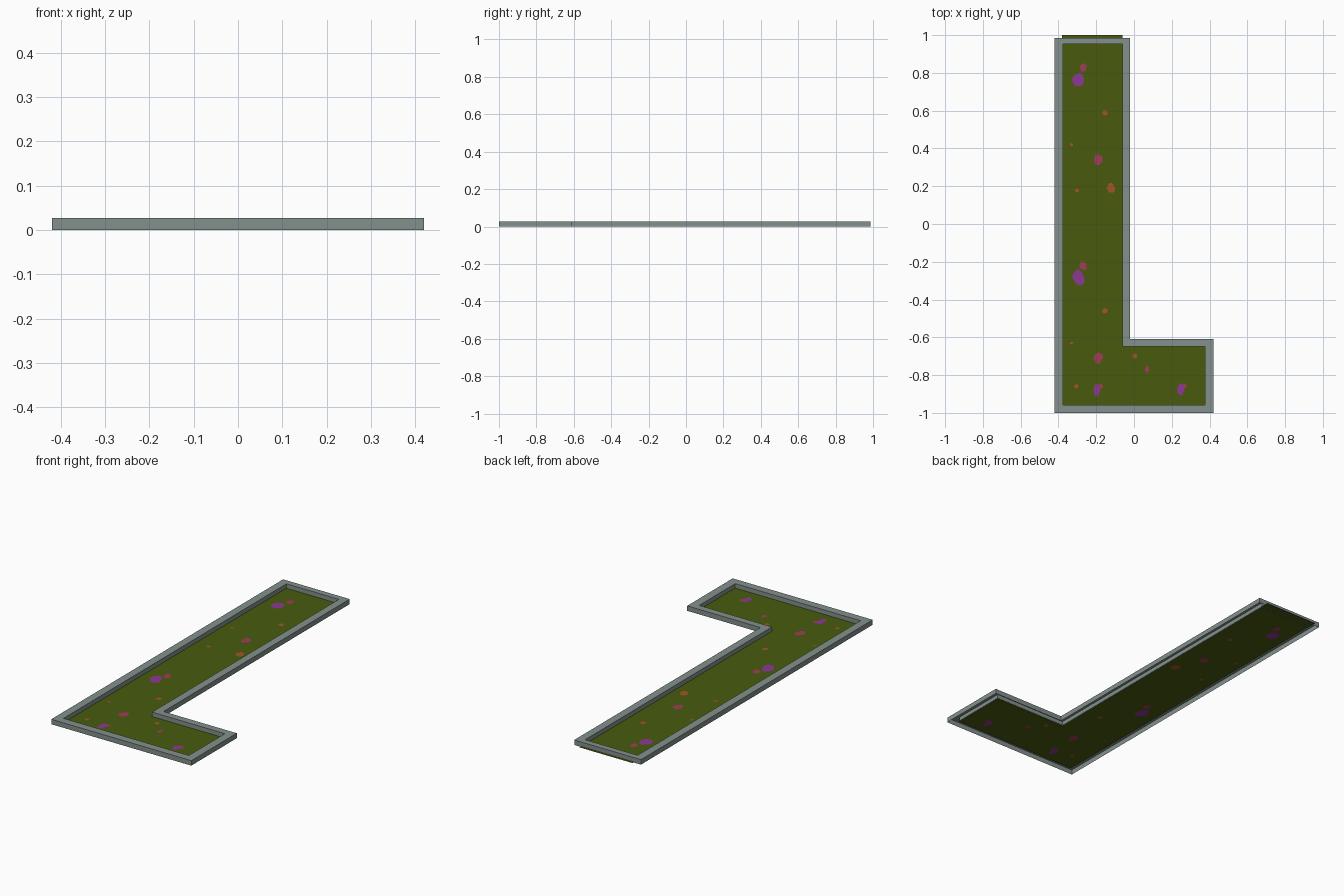
import bpy, bmesh, math, random

if "Cube" in bpy.data.objects:
    bpy.data.objects.remove(bpy.data.objects["Cube"])

random.seed(4)


def material(name, rgb):
    m = bpy.data.materials.new(name)
    m.diffuse_color = (*rgb, 1)
    m.use_nodes = True
    m.node_tree.nodes["Principled BSDF"].inputs["Base Color"].default_value = m.diffuse_color
    return m


STONE = material("grey stone", (0.23, 0.28, 0.26))
GRASS = material("grass green", (0.065, 0.105, 0.004))
PURPLE = material("purple petals", (0.27, 0.04, 0.30))
PINK = material("pink petals", (0.35, 0.045, 0.10))
ORANGE = material("orange petals", (0.36, 0.09, 0.02))


def finish(bm, name, mat):
    me = bpy.data.meshes.new(name)
    bm.to_mesh(me)
    bm.free()
    me.materials.append(mat)
    ob = bpy.data.objects.new(name, me)
    bpy.context.collection.objects.link(ob)
    return ob


def l_outline(left, bottom, right, step_y, step_x, top):
    return [(left, bottom), (right, bottom), (right, step_y),
            (step_x, step_y), (step_x, top), (left, top)]


HEIGHT = 0.027
GROUND = 0.003
outer = l_outline(-0.42, -1.0, 0.42, -0.61, -0.02, 0.986)
inner = l_outline(-0.377, -0.957, 0.375, -0.648, -0.062, 0.953)

# Raised kerb, open underneath
bm = bmesh.new()
rings = [[bm.verts.new((x, y, z)) for x, y in pts]
         for pts, z in ((outer, 0), (outer, HEIGHT), (inner, HEIGHT), (inner, 0))]
for a, b in zip(rings, rings[1:]):
    for i in range(6):
        j = (i + 1) % 6
        bm.faces.new((a[i], a[j], b[j], b[i]))
finish(bm, "stone_kerb", STONE)

# Lawn sheet, poking out slightly past the back kerb
bm = bmesh.new()
lawn = l_outline(-0.38, -0.96, 0.378, -0.645, -0.06, 1.0)
bm.faces.new([bm.verts.new((x, y, GROUND)) for x, y in lawn])
finish(bm, "lawn", GRASS)


# Ragged flower patches, painted on both sides of the lawn sheet
def patches(name, mat, spots, lift):
    bm = bmesh.new()
    for x, y, rx, ry in spots:
        ring = []
        for k in range(12):
            a = math.tau * k / 12
            r = random.uniform(0.75, 1.1)
            ring.append((x + rx * r * math.cos(a), y + ry * r * math.sin(a)))
        bm.faces.new([bm.verts.new((u, v, GROUND + lift)) for u, v in ring])
        bm.faces.new([bm.verts.new((u, v, GROUND - lift)) for u, v in reversed(ring)])
    finish(bm, name, mat)


REPEAT = 1.05  # the planting pattern repeats along the long arm


def twice(spots):
    return spots + [(x, y - REPEAT, rx, ry) for x, y, rx, ry in spots]


patches("purple_flowers", PURPLE,
        twice([(-0.292, 0.765, 0.034, 0.042)])
        + [(-0.197, -0.878, 0.02, 0.034), (0.247, -0.878, 0.02, 0.034)], 0.0012)
patches("pink_flowers", PINK,
        twice([(-0.268, 0.828, 0.02, 0.025), (-0.19, 0.34, 0.027, 0.03)])
        + [(0.07, -0.77, 0.013, 0.021), (-0.175, -0.858, 0.011, 0.014),
           (0.269, -0.858, 0.011, 0.014)], 0.0009)
patches("orange_flowers", ORANGE,
        twice([(-0.153, 0.59, 0.015, 0.015), (-0.33, 0.42, 0.009, 0.008)])
        + [(-0.122, 0.19, 0.022, 0.027), (-0.302, 0.178, 0.012, 0.011),
           (-0.305, -0.86, 0.012, 0.012), (0.005, -0.70, 0.012, 0.015)], 0.0009)
